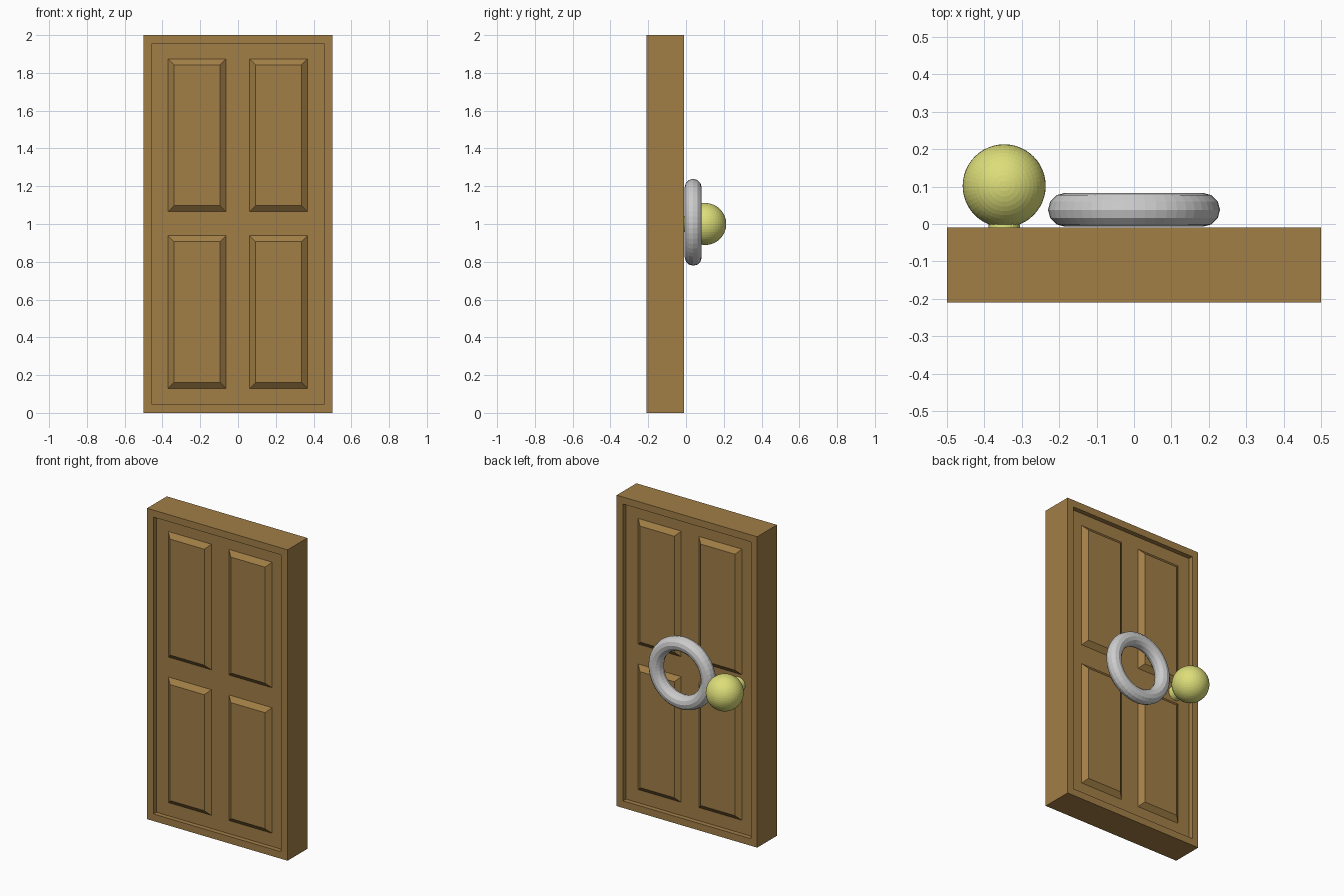
import bpy, bmesh
from math import pi
from mathutils import Vector

if "Cube" in bpy.data.objects:
    bpy.data.objects.remove(bpy.data.objects["Cube"])

MID_Y = -0.11      # door centre plane
HALF_T = 0.10      # half door thickness
RECESS = 0.03      # depth of the framed recess


def material(name, color):
    m = bpy.data.materials.new(name)
    m.diffuse_color = (*color, 1)
    m.use_nodes = True
    m.node_tree.nodes["Principled BSDF"].inputs["Base Color"].default_value = m.diffuse_color
    return m


wood = material("wood", (0.36, 0.21, 0.062))
brass = material("pale_brass", (0.72, 0.73, 0.19))


def make_object(name, bm, mat=None, location=(0, 0, 0)):
    bmesh.ops.recalc_face_normals(bm, faces=bm.faces)
    mesh = bpy.data.meshes.new(name)
    bm.to_mesh(mesh)
    bm.free()
    ob = bpy.data.objects.new(name, mesh)
    ob.location = location
    bpy.context.collection.objects.link(ob)
    if mat:
        mesh.materials.append(mat)
    return ob


# Door slab, with a raised border around a recess on both sides
bm = bmesh.new()
bmesh.ops.create_cube(bm, size=1)
bmesh.ops.scale(bm, vec=(1, 2 * HALF_T, 2), verts=bm.verts)
for side in (-1, 1):
    bm.normal_update()
    face = next(f for f in bm.faces if f.normal.y * side > 0.9)
    bmesh.ops.inset_region(bm, faces=[face], thickness=0.064)
    floor = bmesh.ops.extrude_discrete_faces(bm, faces=[face])["faces"][0]
    bmesh.ops.translate(bm, vec=(0, -side * RECESS, 0), verts=floor.verts)
make_object("door_slab", bm, wood, (0, MID_Y, 1))


# Raised panels with sloped edges, four on each side
def raised_panel(name, x0, x1, z0, z1, side):
    y = side * (HALF_T - RECESS)
    rim = [(x0, z0), (x1, z0), (x1, z1), (x0, z1)]
    slope, height = 0.031, 0.026
    cx, cz = (x0 + x1) / 2, (z0 + z1) / 2
    bm = bmesh.new()
    outer = [bm.verts.new((x, y, z)) for x, z in rim]
    inner = [bm.verts.new((x + (slope if x < cx else -slope), y + side * height,
                           z + (slope if z < cz else -slope))) for x, z in rim]
    bm.faces.new(inner if side < 0 else inner[::-1])
    for i in range(4):
        j = (i + 1) % 4
        quad = [outer[i], outer[j], inner[j], inner[i]]
        bm.faces.new(quad if side < 0 else quad[::-1])
    make_object(name, bm, wood, (0, MID_Y, 0))


for side, side_name in ((-1, "front"), (1, "back")):
    for x0, x1, col in ((-0.37, -0.064, "left"), (0.062, 0.368, "right")):
        for z0, z1, row in ((0.13, 0.938, "lower"), (1.066, 1.874, "upper")):
            raised_panel(f"{side_name}_{row}_{col}_panel", x0, x1, z0, z1, side)

# Round knob and its neck
bpy.ops.mesh.primitive_uv_sphere_add(segments=48, ring_count=24, radius=0.111,
                                     location=(-0.347, 0.102, 1.0))
knob = bpy.context.object
knob.name = "knob"
bpy.ops.mesh.primitive_cone_add(vertices=32, radius1=0.046, radius2=0.04, depth=0.05,
                                location=(-0.347, -0.016, 1.0), rotation=(-pi / 2, 0, 0))
neck = bpy.context.object
neck.name = "knob_neck"
for ob in (knob, neck):
    ob.data.materials.append(brass)

# Knocker ring on the back
bpy.ops.mesh.primitive_torus_add(major_segments=48, minor_segments=12, major_radius=0.185,
                                 minor_radius=0.045, location=(0, 0.038, 1.009),
                                 rotation=(pi / 2, 0, 0))
bpy.context.object.name = "ring"
